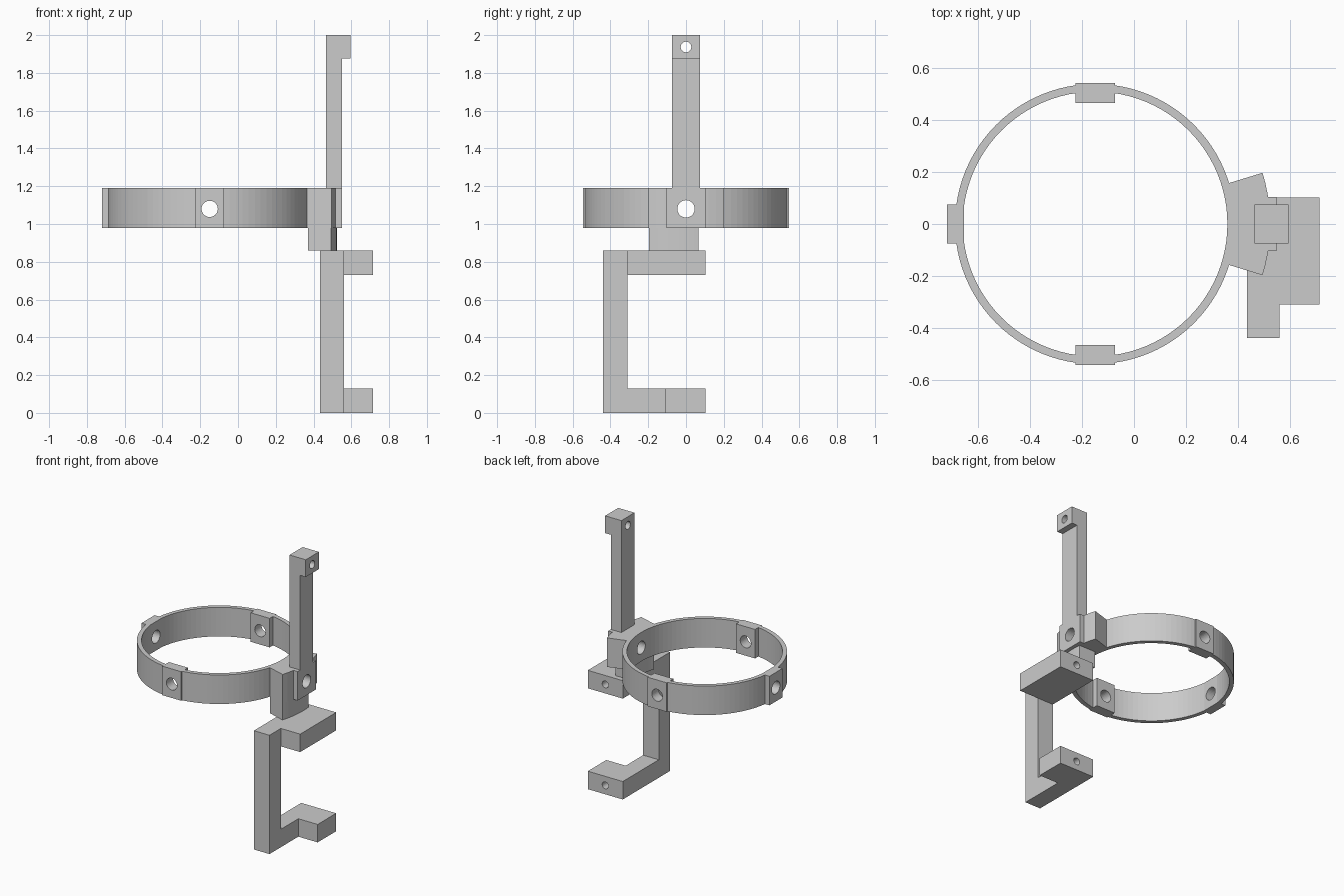
import bpy, bmesh, math
from mathutils import Vector, Matrix

if "Cube" in bpy.data.objects:
    bpy.data.objects.remove(bpy.data.objects["Cube"])

grey = bpy.data.materials.new("light_grey")
grey.diffuse_color = (0.6, 0.6, 0.6, 1)
grey.use_nodes = True
grey.node_tree.nodes["Principled BSDF"].inputs["Base Color"].default_value = grey.diffuse_color
CX = -0.15   # ring centre
HZ = 1.08    # height of the ring's screw holes


def finish(name, bm):
    bmesh.ops.recalc_face_normals(bm, faces=bm.faces)
    me = bpy.data.meshes.new(name)
    bm.to_mesh(me)
    bm.free()
    me.materials.append(grey)
    ob = bpy.data.objects.new(name, me)
    bpy.context.collection.objects.link(ob)
    return ob


def prism(name, pts, lo, hi, axis='z'):
    """Extrude an (x, y) profile along z, or an (x, z) profile along y."""
    place = (lambda a, b, c: (a, b, c)) if axis == 'z' else (lambda a, b, c: (a, c, b))
    bm = bmesh.new()
    face = bm.faces.new([bm.verts.new(place(a, b, lo)) for a, b in pts])
    new = bmesh.ops.extrude_face_region(bm, geom=[face])['geom']
    bmesh.ops.translate(bm, vec=Vector(place(0, 0, hi - lo)),
                        verts=[g for g in new if isinstance(g, bmesh.types.BMVert)])
    return finish(name, bm)


def box(name, x0, x1, y0, y1, z0, z1):
    return prism(name, [(x0, y0), (x1, y0), (x1, y1), (x0, y1)], z0, z1)


def rod(name, r, depth, loc, axis='z', n=32):
    rot = {'z': Matrix(), 'x': Matrix.Rotation(math.pi / 2, 4, 'Y'),
           'y': Matrix.Rotation(math.pi / 2, 4, 'X')}[axis]
    bm = bmesh.new()
    bmesh.ops.create_cone(bm, cap_ends=True, segments=n, radius1=r, radius2=r,
                          depth=depth, matrix=Matrix.Translation(loc) @ rot)
    return finish(name, bm)


def boolean(ob, other, op):
    mod = ob.modifiers.new(op, 'BOOLEAN')
    mod.operation, mod.object, mod.solver = op, other, 'EXACT'
    bpy.context.view_layer.objects.active = ob
    bpy.ops.object.modifier_apply(modifier=mod.name)
    bpy.data.objects.remove(other)


def arc(r, a0, a1, n=10):
    return [(CX + r * math.cos(a0 + (a1 - a0) * i / n),
             r * math.sin(a0 + (a1 - a0) * i / n)) for i in range(n + 1)]


# Ring with its three pads
ring = rod("ring_and_upright", 0.54, 0.21, (CX, 0, 1.085), n=96)
boolean(ring, rod("bore", 0.51, 0.5, (CX, 0, 1.085), n=96), 'DIFFERENCE')
for s in (-1, 1):
    y0, y1 = sorted((s * 0.467, s * 0.544))
    boolean(ring, box("side_pad", CX - 0.076, CX + 0.076, y0, y1, 0.98, 1.19), 'UNION')
boolean(ring, box("left_pad", -0.72, -0.656, -0.075, 0.075, 0.98, 1.19), 'UNION')

# Curved mount block, its lower half-width foot and the outer plate
A = math.radians(17)
boolean(ring, prism("mount", arc(0.53, -A, A) + arc(0.675, A, -A), 0.98, 1.19), 'UNION')
foot = prism("mount_foot", arc(0.543, -A, math.asin(0.065 / 0.543))
             + arc(0.673, math.asin(0.065 / 0.673), -A), 0.86, 1.08)
boolean(ring, foot, 'UNION')
boolean(ring, box("plate", 0.48, 0.55, -0.104, 0.104, 0.98, 1.19), 'UNION')

# Upright with hooked head
upright = prism("upright", [(0.465, 1.1), (0.55, 1.1), (0.55, 1.875), (0.595, 1.875),
                            (0.595, 2.0), (0.465, 2.0)], -0.075, 0.075, 'y')
boolean(ring, upright, 'UNION')

# Screw holes
boolean(ring, rod("hole", 0.043, 2, (CX, 0, HZ), 'y'), 'DIFFERENCE')
boolean(ring, rod("hole", 0.046, 2, (0, 0, HZ), 'x'), 'DIFFERENCE')
boolean(ring, rod("hole", 0.028, 0.4, (0.53, 0, 1.937), 'x'), 'DIFFERENCE')

# C-shaped lower bracket: column, upper arm, L-shaped lower arm
bracket = box("lower_bracket", 0.435, 0.56, -0.44, -0.31, 0, 0.86)
boolean(bracket, box("upper_arm", 0.435, 0.715, -0.31, 0.102, 0.73, 0.86), 'UNION')
boolean(bracket, prism("lower_arm", [(0.435, -0.31), (0.56, -0.31), (0.56, -0.11),
                                     (0.715, -0.11), (0.715, 0.102), (0.435, 0.102)],
                       0, 0.13), 'UNION')
for z in (0.065, 0.795):   # blind holes in the back ends
    boolean(bracket, rod("hole", 0.025, 0.3, (0.575, 0.1, z), 'y'), 'DIFFERENCE')
